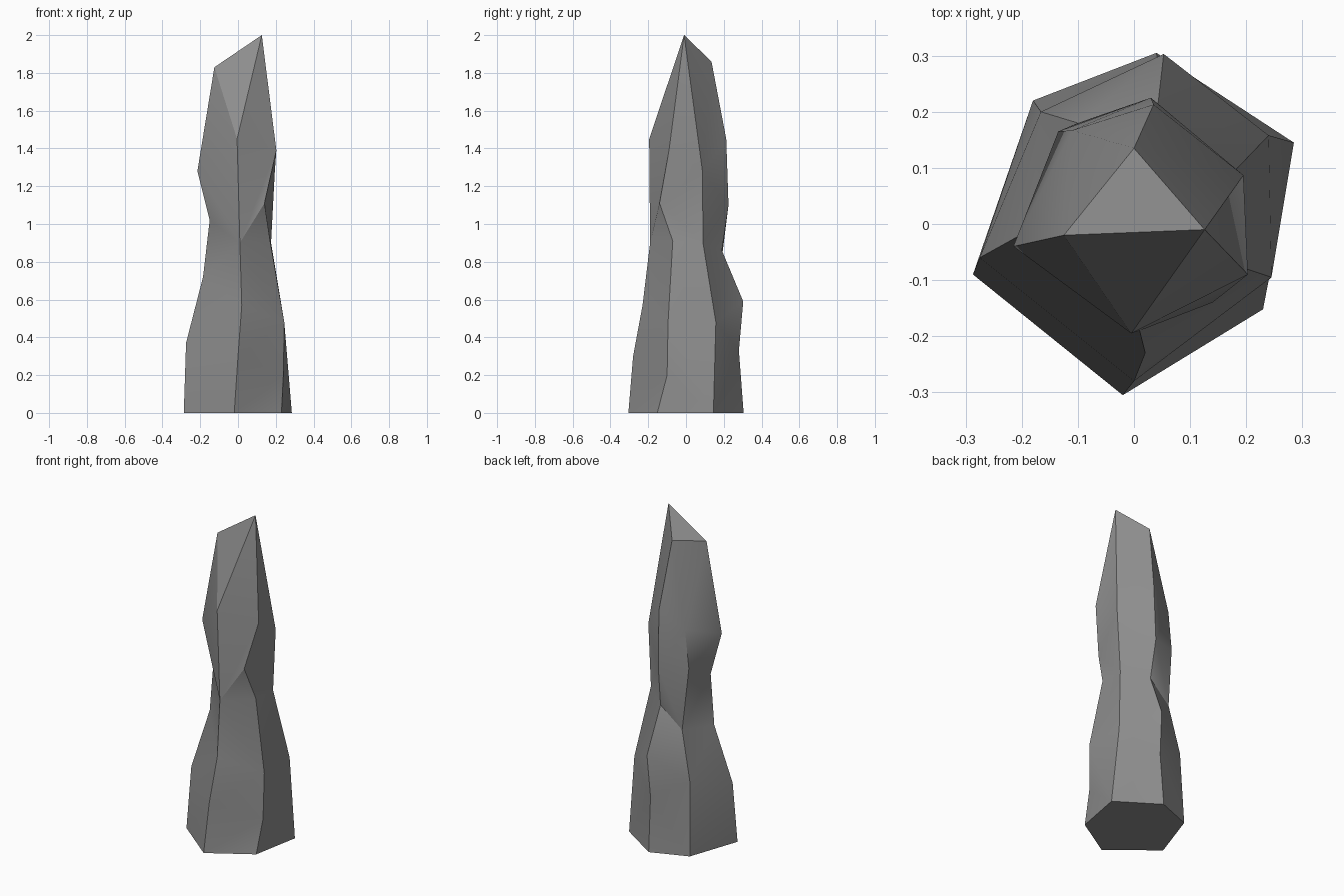
import bpy
import bmesh
import math

# Remove the default cube only
default_cube = bpy.data.objects.get("Cube")
if default_cube:
    bpy.data.objects.remove(default_cube, do_unlink=True)

# Grey stone material
stone = bpy.data.materials.new("grey stone")
stone.use_nodes = True
grey = (0.27, 0.27, 0.27, 1)
stone.diffuse_color = grey
stone.node_tree.nodes["Principled BSDF"].inputs["Base Color"].default_value = grey

# Three tips of the slanted crown
peak = (.126, -.01, 2)
side_tip = (-.125, -.02, 1.83)
back_tip = (0, .135, 1.86)

# Weathered ridges of the six-sided column, each listed from the ground up
front_ridge = [(-.02, -.305, 0), (0, -.28, .3), (.02, -.23, .57),
               (.01, -.19, .9), (-.005, -.195, 1.45), peak]
front_left_ridge = [(.23, -.152, 0), (.24, -.1, .2), (.245, -.095, .48),
                    (.17, -.07, .91), (.14, -.14, 1.11), (.203, -.09, 1.39), peak]
back_left_ridge = [(.285, .145, 0), (.24, .158, .48), (.175, .09, .9),
                   (.195, .087, 1.28), peak]
back_ridge = [(.04, .305, 0), (.045, .28, .33), (.053, .303, .59), (.04, .19, .86),
              (.03, .225, 1.1), (.035, .213, 1.45), back_tip]
back_right_ridge = [(-.18, .22, 0), (-.166, .2, .45), (-.1, .18, .74),
                    (-.135, .165, 1.12), (-.11, .167, 1.35), back_tip]
front_right_ridge = [(-.287, -.09, 0), (-.275, -.06, .37), (-.185, -.01, .72),
                     (-.15, -.025, 1.02), (-.215, -.04, 1.28), side_tip]
ridges = [front_ridge, front_left_ridge, back_left_ridge,
          back_ridge, back_right_ridge, front_right_ridge]

bm = bmesh.new()
made = {}


def vertex(point):
    """Return the shared vertex at a point, creating it when needed."""
    if point not in made:
        made[point] = bm.verts.new(point)
    return made[point]


def add_face(points):
    """Add a face unless shared tips make it collapse."""
    if len(set(points)) == len(points):
        bm.faces.new([vertex(p) for p in points])


def stitch(right, left):
    """Fill the side between two ridges, always climbing the lower one."""
    i = j = 0
    while i < len(right) - 1 or j < len(left) - 1:
        right_done = i == len(right) - 1
        left_done = j == len(left) - 1
        if left_done or (not right_done and right[i + 1][2] <= left[j + 1][2]):
            add_face((right[i], right[i + 1], left[j]))
            i += 1
        else:
            add_face((right[i], left[j + 1], left[j]))
            j += 1


# Six sides
for index, ridge in enumerate(ridges):
    stitch(ridge, ridges[(index + 1) % len(ridges)])

# Slanted crown and flat base
add_face((peak, back_tip, side_tip))
add_face(tuple(ridge[0] for ridge in reversed(ridges)))
bmesh.ops.recalc_face_normals(bm, faces=bm.faces[:])

mesh = bpy.data.meshes.new("stone_pillar")
bm.to_mesh(mesh)
bm.free()
mesh.materials.append(stone)

pillar = bpy.data.objects.new("stone_pillar", mesh)
bpy.context.collection.objects.link(pillar)

# Soften the faceted sides while keeping the ridges crisp
bpy.ops.object.select_all(action='DESELECT')
pillar.select_set(True)
bpy.context.view_layer.objects.active = pillar
bpy.ops.object.shade_smooth_by_angle(angle=math.radians(30))
